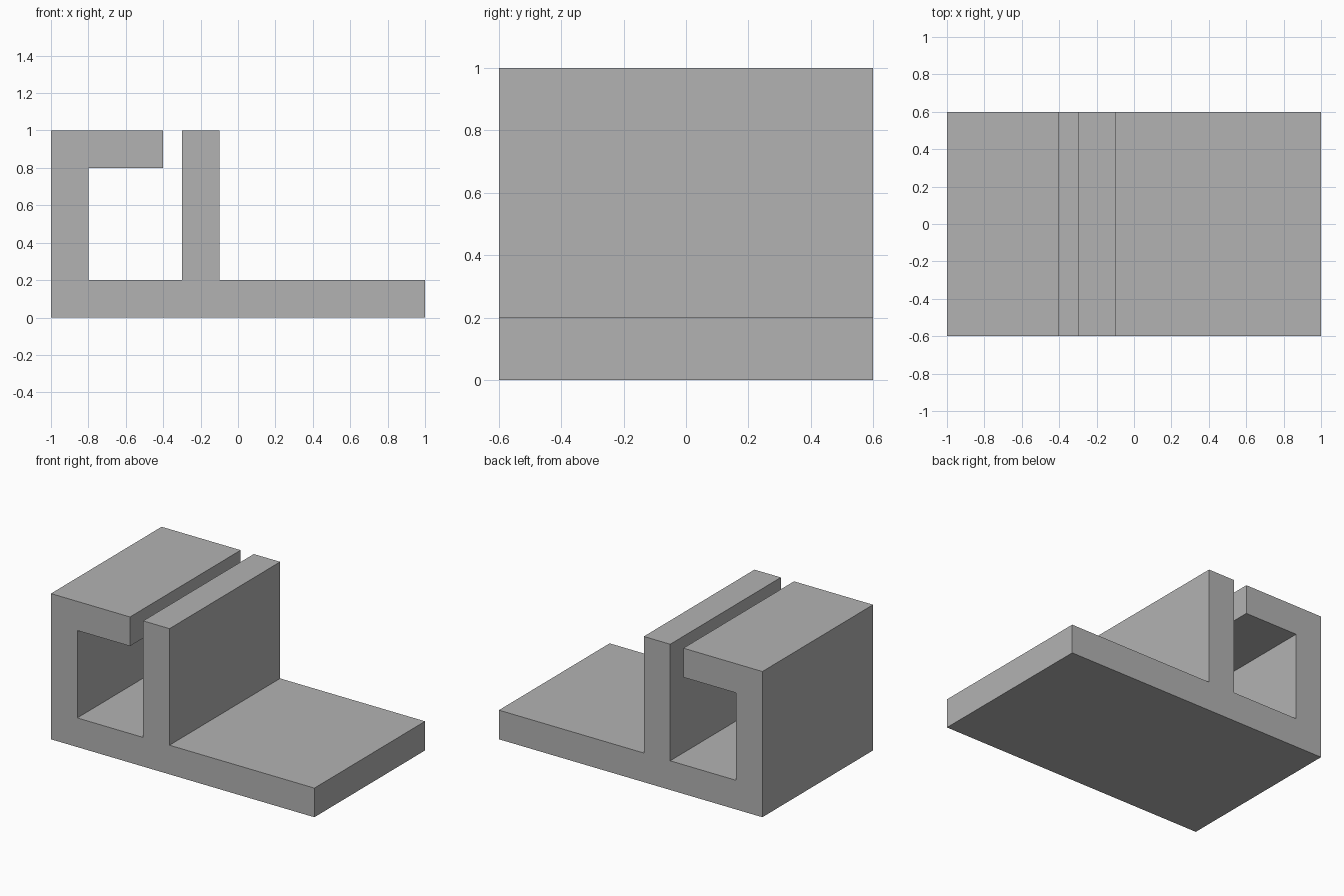
import bpy
import bmesh

cube = bpy.data.objects.get("Cube")
if cube:
    bpy.data.objects.remove(cube, do_unlink=True)

# Plain grey material
grey = bpy.data.materials.new("plain_grey")
grey.use_nodes = True
colour = (0.45, 0.45, 0.45, 1)
grey.diffuse_color = colour
grey.node_tree.nodes["Principled BSDF"].inputs["Base Color"].default_value = colour


def extrude_profile(name, points, depth):
    """Extrude an x-z outline along y, centred on y = 0."""
    bm = bmesh.new()
    face = bm.faces.new([bm.verts.new((x, -depth / 2, z)) for x, z in points])
    result = bmesh.ops.extrude_face_region(bm, geom=[face])
    moved = [v for v in result["geom"] if isinstance(v, bmesh.types.BMVert)]
    bmesh.ops.translate(bm, verts=moved, vec=(0, depth, 0))
    bmesh.ops.recalc_face_normals(bm, faces=bm.faces)
    mesh = bpy.data.meshes.new(name)
    bm.to_mesh(mesh)
    bm.free()
    mesh.materials.append(grey)
    obj = bpy.data.objects.new(name, mesh)
    bpy.context.collection.objects.link(obj)
    return obj


# One continuous section: base plate, upright wall, and hooked side channel
outline = [
    (-1, 0), (1, 0), (1, 0.2),                                # base plate
    (-0.1, 0.2), (-0.1, 1), (-0.3, 1), (-0.3, 0.2),           # upright wall
    (-0.8, 0.2), (-0.8, 0.8), (-0.4, 0.8), (-0.4, 1), (-1, 1),  # hooked channel
]
extrude_profile("slotted_bracket", outline, 1.2)
